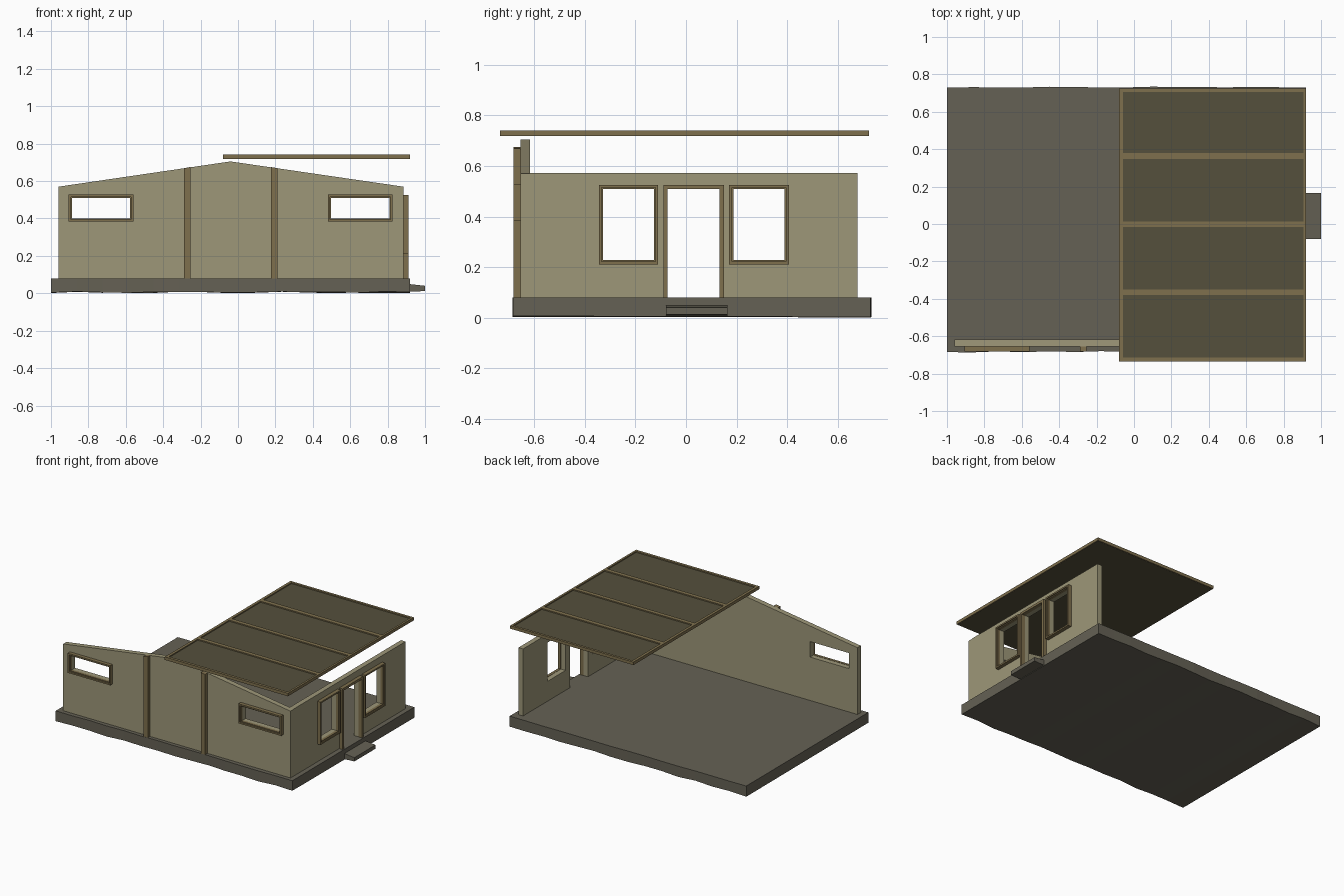
import bpy, bmesh, math, random

if "Cube" in bpy.data.objects:
    bpy.data.objects.remove(bpy.data.objects["Cube"])
random.seed(4)


def material(name, rgb):
    m = bpy.data.materials.new(name)
    m.diffuse_color = (*rgb, 1)
    m.use_nodes = True
    m.node_tree.nodes["Principled BSDF"].inputs["Base Color"].default_value = m.diffuse_color
    return m


CONCRETE = material("concrete", (0.13, 0.12, 0.09))
PLASTER = material("plaster", (0.34, 0.31, 0.19))
TIMBER = material("timber", (0.21, 0.16, 0.075))
PANEL = material("roof_sheet", (0.09, 0.08, 0.045))

FRONT = (math.radians(90), 0, 0)                # sketch x,y -> world x,z
SIDE = (math.radians(90), 0, math.radians(90))  # sketch x,y -> world y,z
FLAT = (0, 0, 0)


def rect(x0, x1, y0, y1):
    return [(x0, y0), (x1, y0), (x1, y1), (x0, y1)]


def plate(name, loops, plane, d0, d1, mat):
    """Extruded sketch; loops inside the first become holes. d0..d1 is world depth."""
    cu = bpy.data.curves.new(name, 'CURVE')
    cu.dimensions = '2D'
    cu.fill_mode = 'BOTH'
    cu.extrude = abs(d1 - d0) / 2
    for pts in loops:
        sp = cu.splines.new('POLY')
        sp.points.add(len(pts) - 1)
        for p, (x, y) in zip(sp.points, pts):
            p.co = (x, y, 0, 1)
        sp.use_cyclic_u = True
    tmp = bpy.data.objects.new(name + "_sketch", cu)
    bpy.context.collection.objects.link(tmp)
    deps = bpy.context.evaluated_depsgraph_get()
    me = bpy.data.meshes.new_from_object(tmp.evaluated_get(deps))
    bpy.data.objects.remove(tmp)
    bm = bmesh.new()
    bm.from_mesh(me)
    bmesh.ops.remove_doubles(bm, verts=bm.verts, dist=1e-5)
    bmesh.ops.recalc_face_normals(bm, faces=bm.faces)
    for f in bm.faces:
        f.smooth = False
    bm.to_mesh(me)
    bm.free()
    me.materials.clear()
    me.materials.append(mat)
    ob = bpy.data.objects.new(name, me)
    bpy.context.collection.objects.link(ob)
    mid = (d0 + d1) / 2
    ob.rotation_euler = plane
    ob.location = {FRONT: (0, mid, 0), SIDE: (mid, 0, 0), FLAT: (0, 0, mid)}[plane]
    return ob


# floor slab with slightly uneven front and back edges
bm = bmesh.new()
rings = []
N = 14
for i in range(N + 1):
    x = -1 + 1.92 * i / N
    yf = -0.683 + random.uniform(-0.004, 0.004)
    yb = 0.732 + random.uniform(-0.003, 0.003)
    zf, zb = random.uniform(0, 0.01), random.uniform(0, 0.01)
    rings.append([bm.verts.new(c) for c in
                  ((x, yf, zf), (x, yb, zb), (x, yb, 0.08), (x, yf, 0.08))])
for a, b in zip(rings, rings[1:]):
    for k in range(4):
        bm.faces.new((a[k], a[(k + 1) % 4], b[(k + 1) % 4], b[k]))
bm.faces.new(rings[0])
bm.faces.new(rings[-1])
bmesh.ops.recalc_face_normals(bm, faces=bm.faces)
me = bpy.data.meshes.new("floor_slab")
bm.to_mesh(me)
bm.free()
me.materials.append(CONCRETE)
bpy.context.collection.objects.link(bpy.data.objects.new("floor_slab", me))

# door step, top sloping outwards
plate("door_step", [[(0.91, 0.008), (1.0, 0.012), (1.0, 0.04), (0.91, 0.05)]],
      FRONT, -0.08, 0.165, CONCRETE)

# gabled front wall with two slot windows
front_windows = [(-0.89, -0.575, 0.398, 0.512), (0.495, 0.812, 0.398, 0.512)]
gable = [(-0.96, 0.075), (0.885, 0.075), (0.885, 0.57), (-0.04, 0.705), (-0.96, 0.57)]
plate("front_wall", [gable] + [rect(*w) for w in front_windows],
      FRONT, -0.655, -0.617, PLASTER)

# side wall with door opening and two windows
side_windows = [(-0.33, -0.125, 0.226, 0.51), (0.186, 0.392, 0.226, 0.51)]
outline = [(-0.617, 0.075), (-0.075, 0.075), (-0.075, 0.51), (0.135, 0.51),
           (0.135, 0.075), (0.678, 0.075), (0.678, 0.572), (-0.617, 0.572)]
plate("side_wall", [outline] + [rect(*w) for w in side_windows],
      SIDE, 0.848, 0.885, PLASTER)


# window frames, with a proud outer band and a thinner inner lip
def window_frame(name, w, plane, back, out):
    def ring(g0, g1):
        x0, x1, y0, y1 = w
        return [rect(x0 - g, x1 + g, y0 - g, y1 + g) for g in (g1, g0)]
    plate(name, ring(0.004, 0.015), plane, back, back + out, TIMBER)
    plate(name + "_lip", ring(-0.002, 0.004), plane, back, back + out * 0.7, TIMBER)


for i, w in enumerate(front_windows):
    window_frame(f"front_window_frame_{i}", w, FRONT, -0.655, -0.027)
for i, w in enumerate(side_windows):
    window_frame(f"side_window_frame_{i}", w, SIDE, 0.885, 0.027)

# door frame, open at the bottom
plate("door_frame", [[(-0.09, 0.08), (-0.073, 0.08), (-0.073, 0.508), (0.133, 0.508),
                      (0.133, 0.08), (0.15, 0.08), (0.15, 0.525), (-0.09, 0.525)]],
      SIDE, 0.885, 0.912, TIMBER)

# timber posts on the front wall
for i, (x, top) in enumerate(((-0.272, 0.672), (0.193, 0.672))):
    s = 0.003 if x < 0 else -0.003
    plate(f"front_post_{i}", [[(x - 0.017, 0.08), (x + 0.017, 0.08),
                               (x + 0.017, top + s), (x - 0.017, top - s)]],
          FRONT, -0.682, -0.655, TIMBER)

# roof panel: dark sheet in a timber frame with three battens
plate("roof_sheet", [rect(-0.075, 0.915, -0.728, 0.718)], FLAT, 0.718, 0.733, PANEL)
bays = [(-0.715, -0.38), (-0.35, -0.016), (0.014, 0.348), (0.38, 0.706)]
plate("roof_frame", [rect(-0.08, 0.92, -0.735, 0.724)] +
      [rect(-0.06, 0.905, a, b) for a, b in bays], FLAT, 0.719, 0.741, TIMBER)
